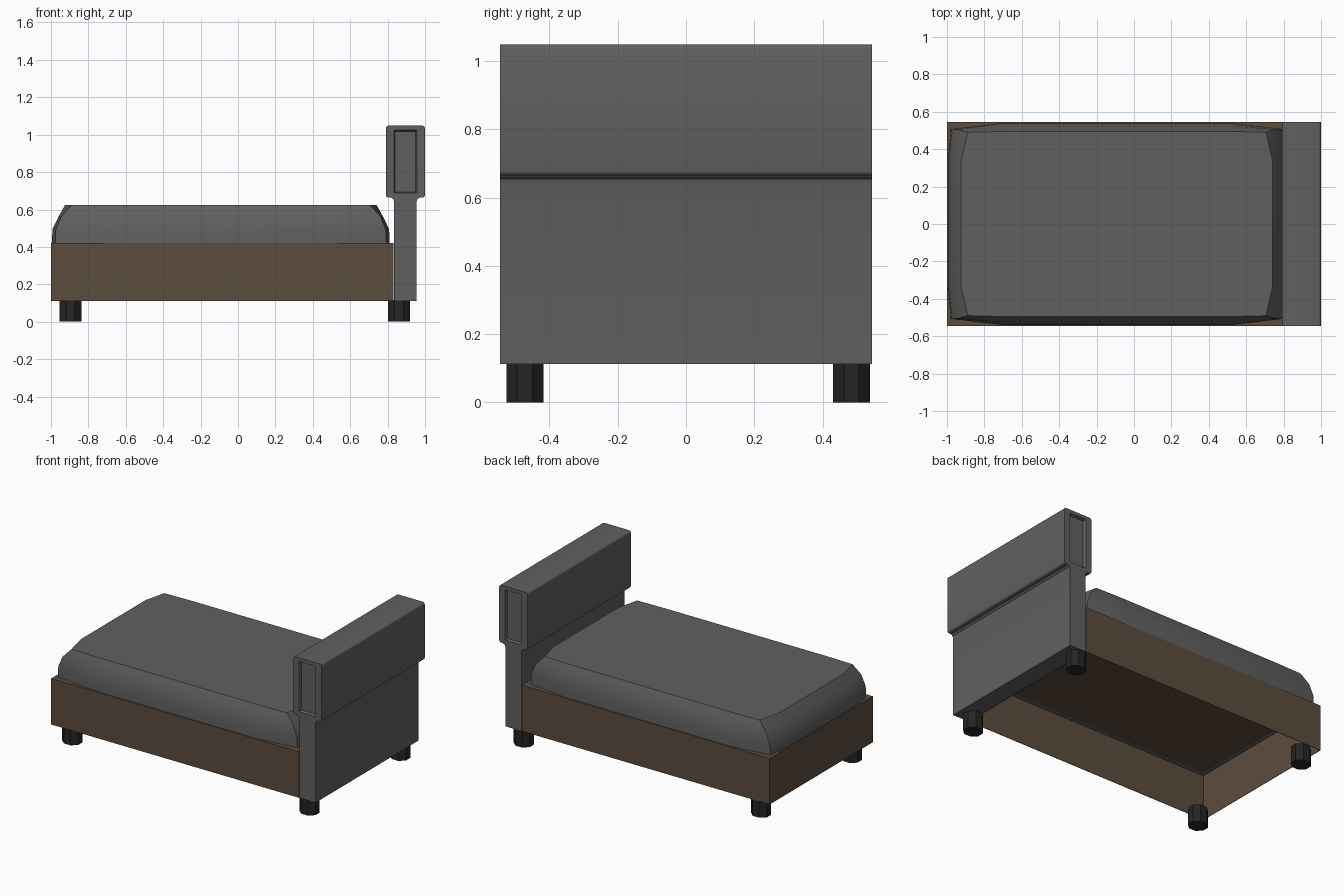
import bpy, bmesh, math

if "Cube" in bpy.data.objects:
    bpy.data.objects.remove(bpy.data.objects["Cube"])


def material(name, rgb):
    m = bpy.data.materials.new(name)
    m.diffuse_color = (*rgb, 1)
    m.use_nodes = True
    m.node_tree.nodes["Principled BSDF"].inputs["Base Color"].default_value = m.diffuse_color
    return m


GREY = material("grey fabric", (0.118, 0.118, 0.118))
BROWN = material("brown wood", (0.108, 0.072, 0.048))
BLACK = material("black feet", (0.018, 0.018, 0.018))


def finish(bm, name, mat, angle=None):
    bmesh.ops.recalc_face_normals(bm, faces=bm.faces)
    me = bpy.data.meshes.new(name)
    bm.to_mesh(me)
    bm.free()
    me.materials.append(mat)
    if angle:
        me.shade_smooth()
        me.set_sharp_from_angle(angle=math.radians(angle))
    ob = bpy.data.objects.new(name, me)
    bpy.context.collection.objects.link(ob)
    return ob


def loft(bm, rings):
    loops = [[bm.verts.new(p) for p in r] for r in rings]
    n = len(loops[0])
    for a, b in zip(loops, loops[1:]):
        for i in range(n):
            bm.faces.new((a[i], a[(i + 1) % n], b[(i + 1) % n], b[i]))
    return [bm.faces.new(loops[0]), bm.faces.new(loops[-1])]


def rect(x0, x1, y, z):
    return [(x0, -y, z), (x1, -y, z), (x1, y, z), (x0, y, z)]


def extrude_y(bm, profile, y):
    return loft(bm, [[(x, s * y, z) for x, z in profile] for s in (-1, 1)])


# Bed frame: thin walls, closed on top and open below
bm = bmesh.new()
caps = loft(bm, [rect(-1, 0.832, 0.545, 0.112), rect(-1, 0.832, 0.545, 0.42)])
bmesh.ops.recalc_face_normals(bm, faces=bm.faces)
bmesh.ops.delete(bm, geom=[caps[0]], context='FACES_ONLY')
me = bpy.data.meshes.new("bed_frame")
bm.to_mesh(me)
bm.free()
me.materials.append(BROWN)
frame = bpy.data.objects.new("bed_frame", me)
bpy.context.collection.objects.link(frame)
sol = frame.modifiers.new("thickness", 'SOLIDIFY')
sol.thickness = 0.004
sol.offset = -1

# Grey mattress edge visible around the underside
bm = bmesh.new()
outer = [bm.verts.new(p) for p in rect(-0.995, 0.827, 0.54, 0.413)]
inner = [bm.verts.new(p) for p in rect(-0.96, 0.79, 0.505, 0.413)]
for i in range(4):
    j = (i + 1) % 4
    bm.faces.new((outer[j], outer[i], inner[i], inner[j]))
finish(bm, "mattress_lower_edge", GREY)


# Mattress: stacked twelve-sided rings, offsets measured from its centre
def mattress_ring(z, end, corner_x, corner_y, side):
    q = [(end, 0.34), (corner_x, corner_y), (0.60, side)]
    pts = q + [(-x, y) for x, y in reversed(q)]
    pts += [(-x, -y) for x, y in pts]
    return [(x - 0.092, y, z) for x, y in pts]


bm = bmesh.new()
loft(bm, [mattress_ring(0.421, 0.903, 0.885, 0.505, 0.540),
          mattress_ring(0.495, 0.900, 0.882, 0.508, 0.541),
          mattress_ring(0.565, 0.866, 0.852, 0.505, 0.526),
          mattress_ring(0.625, 0.832, 0.797, 0.490, 0.495)])
finish(bm, "mattress", GREY, 35)

# Headboard lower panel, flaring where it meets the padded top
bm = bmesh.new()
half = [(0.060, 0.112), (0.060, 0.642), (0.064, 0.655), (0.076, 0.663), (0.080, 0.672)]
post = [(0.895 + d, z) for d, z in half]
post += [(0.895 - d, z) for d, z in reversed(half)]
extrude_y(bm, post, 0.545)
finish(bm, "headboard_panel", GREY, 35)

# Headboard top: rounded block with a recess in each end
bm = bmesh.new()
r, block = 0.014, []
for k, (cx, cz) in enumerate([(0.986, 1.034), (0.804, 1.034), (0.804, 0.678), (0.986, 0.678)]):
    for s in range(4):
        a = math.radians(90 * k + 30 * s)
        block.append((cx + r * math.cos(a), cz + r * math.sin(a)))
ends = extrude_y(bm, block, 0.545)
bmesh.ops.recalc_face_normals(bm, faces=bm.faces)
for f in ends:
    s = 1 if f.calc_center_median().y > 0 else -1
    bmesh.ops.inset_individual(bm, faces=[f], thickness=0.01)
    # square up the inset outline to the recess size
    for v in f.verts:
        v.co.x = 0.895 + (v.co.x - 0.895) * 0.058 / 0.09
        v.co.z = 0.856 + (v.co.z - 0.856) * 0.168 / 0.182
    bmesh.ops.inset_individual(bm, faces=[f], thickness=0.006)
    for v in f.verts:
        v.co.y -= s * 0.018
finish(bm, "headboard_top", GREY, 35)

# Feet: short eight-sided posts
for name, x, y in [("front_foot_left", -0.895, -0.472), ("back_foot_left", -0.895, 0.485),
                   ("front_foot_right", 0.86, -0.472), ("back_foot_right", 0.86, 0.485)]:
    bm = bmesh.new()
    ang = [math.radians(22.5 + 45 * i) for i in range(8)]
    loft(bm, [[(x + 0.064 * math.cos(a), y + 0.059 * math.sin(a), z) for a in ang]
              for z in (0, 0.115)])
    finish(bm, name, BLACK)
